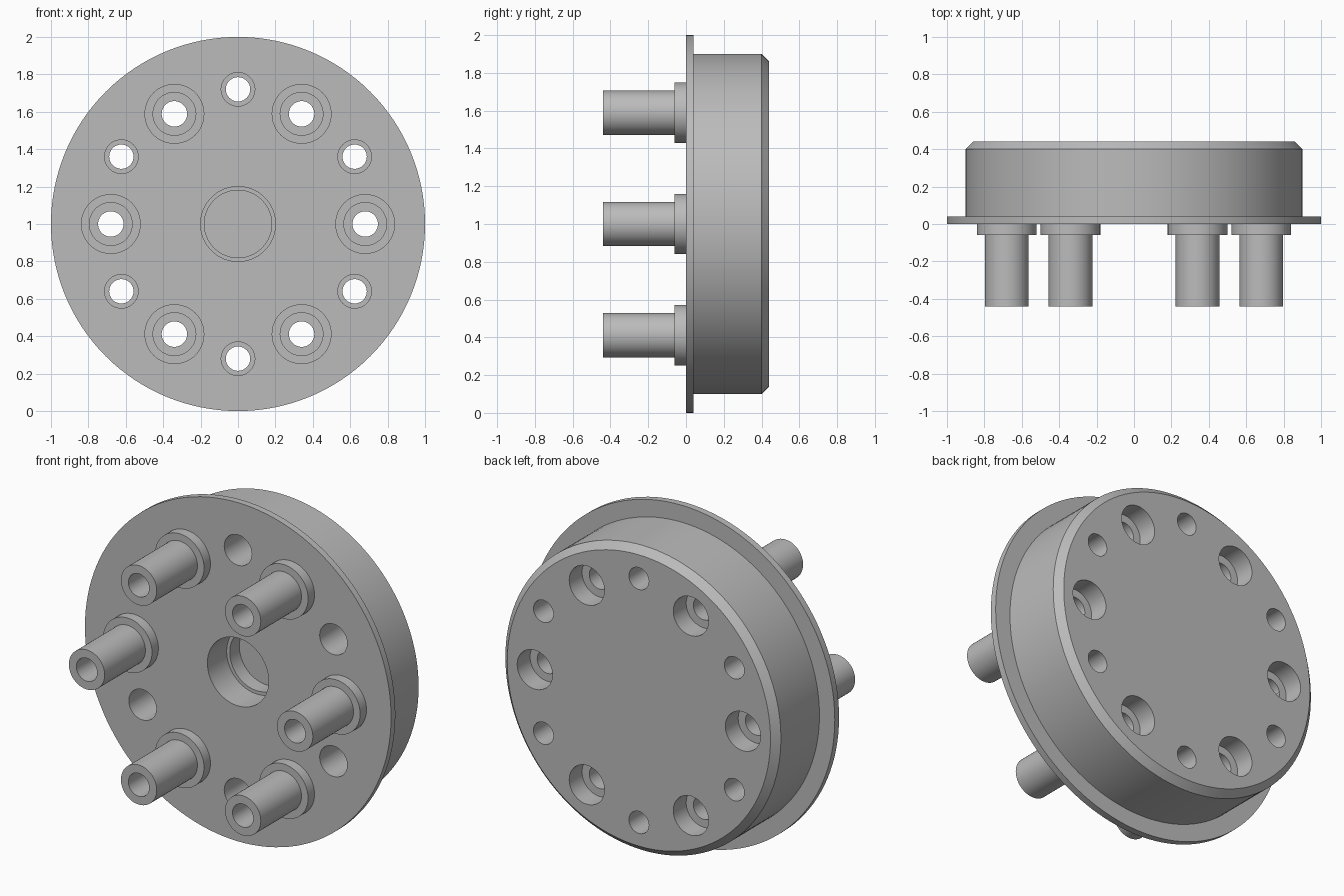
import bpy
import bmesh
from math import cos, sin, pi, radians
from mathutils import Matrix, Vector

if "Cube" in bpy.data.objects:
    bpy.data.objects.remove(bpy.data.objects["Cube"], do_unlink=True)

steel = bpy.data.materials.new("plain grey")
steel.use_nodes = True
grey = (0.5, 0.5, 0.5, 1)
steel.diffuse_color = grey
steel.node_tree.nodes["Principled BSDF"].inputs["Base Color"].default_value = grey


def lathe(name, profile, x=0.0, z=1.0, segments=96, closed=False):
    """Spin a (radius, y) profile around an axis parallel to y."""
    bm = bmesh.new()
    verts = [bm.verts.new((r, y, 0)) for r, y in profile]
    ring = verts + verts[:1] if closed else verts
    edges = [bm.edges.new(pair) for pair in zip(ring, ring[1:])]
    bmesh.ops.spin(bm, geom=verts + edges, cent=(0, 0, 0), axis=(0, 1, 0),
                   angle=2 * pi, steps=segments, use_duplicate=False)
    bmesh.ops.remove_doubles(bm, verts=bm.verts, dist=0.0001)
    bmesh.ops.recalc_face_normals(bm, faces=bm.faces)
    mesh = bpy.data.meshes.new(name)
    bm.to_mesh(mesh)
    bm.free()
    mesh.materials.append(steel)
    obj = bpy.data.objects.new(name, mesh)
    obj.location = (x, 0, z)
    bpy.context.collection.objects.link(obj)
    return obj


def around(radius, start):
    """Six evenly spaced positions on a bolt circle."""
    for i in range(6):
        a = radians(start + 60 * i)
        yield i + 1, radius * cos(a), 1 + radius * sin(a)


def smooth(obj):
    bpy.ops.object.select_all(action='DESELECT')
    obj.select_set(True)
    bpy.context.view_layer.objects.active = obj
    bpy.ops.object.shade_smooth_by_angle(angle=radians(30))


BORE = 0.068
SMALL = 0.065

# Flanged drum with a stepped blind recess in the front
drum = lathe("flanged_drum", [
    (0, 0.27), (0.18, 0.27), (0.18, 0.18), (0.2, 0.18), (0.2, 0),
    (1, 0), (1, 0.04), (0.9, 0.04), (0.9, 0.4), (0.86, 0.44), (0, 0.44)],
    segments=128)

# Hole cutters: post bores counterbored at the back, small holes at the front
cutters = []
for i, x, z in around(0.68, 0):
    cutters.append(lathe(f"post_bore_cutter_{i}", [
        (0, -0.1), (BORE, -0.1), (BORE, 0.32), (0.115, 0.32),
        (0.115, 0.5), (0, 0.5)], x, z, 48))
for i, x, z in around(0.72, 30):
    cutters.append(lathe(f"small_hole_cutter_{i}", [
        (0, -0.1), (0.09, -0.1), (0.09, 0.24), (SMALL, 0.24),
        (SMALL, 0.5), (0, 0.5)], x, z, 48))

bpy.context.view_layer.objects.active = drum
for cutter in cutters:
    mod = drum.modifiers.new("hole", 'BOOLEAN')
    mod.operation = 'DIFFERENCE'
    mod.solver = 'EXACT'
    mod.object = cutter
    bpy.ops.object.modifier_apply(modifier=mod.name)
for cutter in cutters:
    bpy.data.objects.remove(cutter, do_unlink=True)
smooth(drum)

# Hollow collared posts on the front
for i, x, z in around(0.68, 0):
    smooth(lathe(f"hollow_post_{i}", [
        (BORE, 0), (BORE, -0.44), (0.117, -0.44), (0.117, -0.06),
        (0.16, -0.06), (0.16, 0)], x, z, 48, closed=True))
